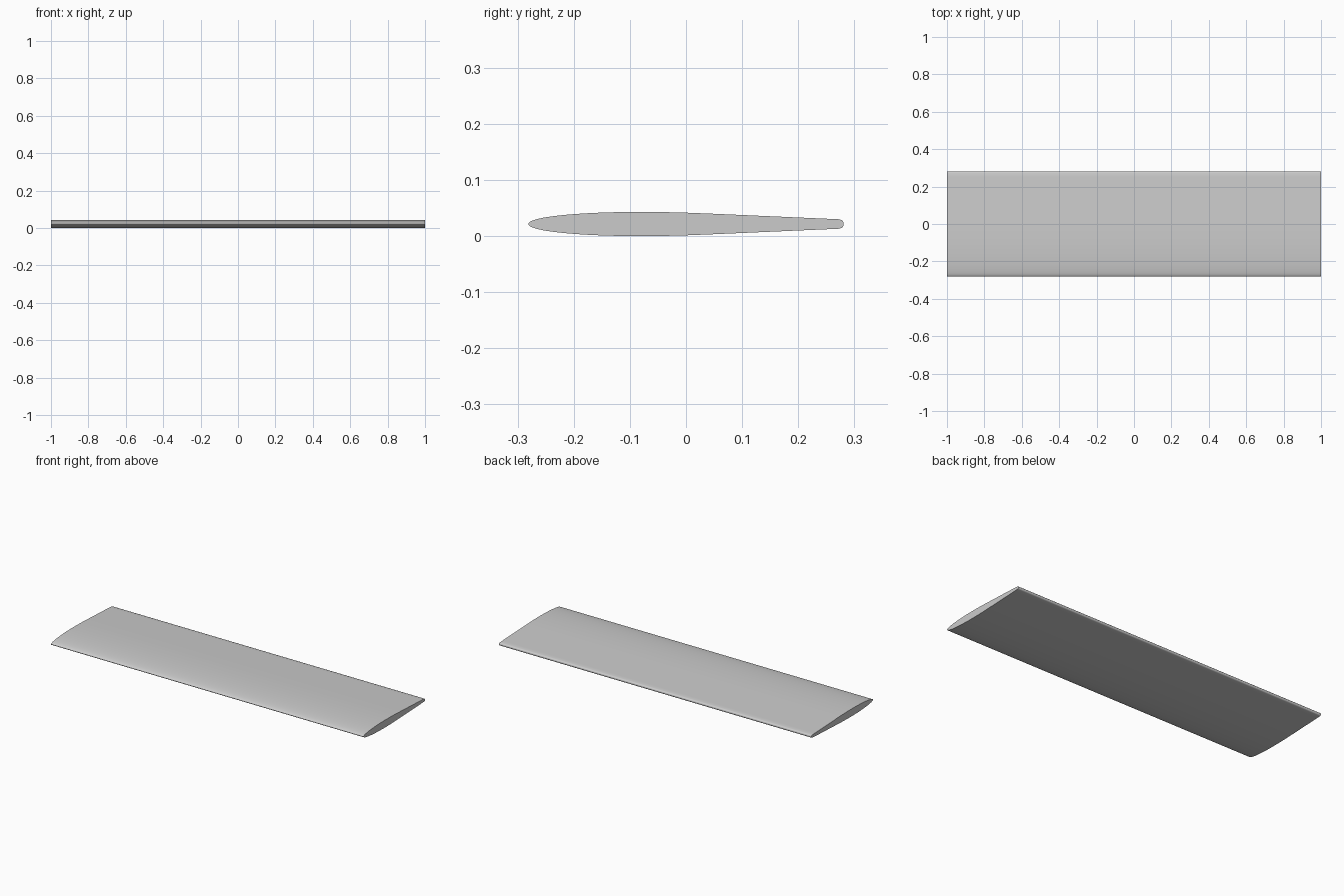
import bpy, bmesh, math

if "Cube" in bpy.data.objects:
    bpy.data.objects.remove(bpy.data.objects["Cube"])

# Half-thickness of the aerofoil section: (chord position y, half thickness)
MID_Z = 0.0215
NOSE_Y, CREST_Y, TAIL_Y, CREST = -0.281, -0.085, 0.281, 0.0215
half = []

# Rounded nose, blending into the crest
for i in range(1, 13):
    a = math.pi / 2 * i / 12
    y = CREST_Y - (CREST_Y - NOSE_Y) * math.cos(a)
    half.append((y, CREST * math.sin(a) ** 0.95))

# Gentle taper and rounded tail
half += [(-0.04, 0.0212), (0.0, 0.0202), (0.05, 0.0182), (0.15, 0.0138),
         (0.25, 0.0094), (0.273, 0.0084), (0.278, 0.0068), (0.2805, 0.0035)]

section = [(NOSE_Y, 0)] + half + [(TAIL_Y, 0)] + [(y, -t) for y, t in reversed(half)]

# Wing panel: section extruded along the span
bm = bmesh.new()
face = bm.faces.new([bm.verts.new((-1, y, MID_Z + t)) for y, t in section])
ext = bmesh.ops.extrude_face_region(bm, geom=[face], use_keep_orig=True)
verts = [g for g in ext["geom"] if isinstance(g, bmesh.types.BMVert)]
bmesh.ops.translate(bm, verts=verts, vec=(2, 0, 0))
bmesh.ops.recalc_face_normals(bm, faces=bm.faces)

mesh = bpy.data.meshes.new("wing_panel")
bm.to_mesh(mesh)
bm.free()
wing = bpy.data.objects.new("wing_panel", mesh)
bpy.context.collection.objects.link(wing)

# Smooth skin, sharp end caps
bpy.context.view_layer.objects.active = wing
wing.select_set(True)
bpy.ops.object.shade_smooth_by_angle(angle=math.radians(40))
